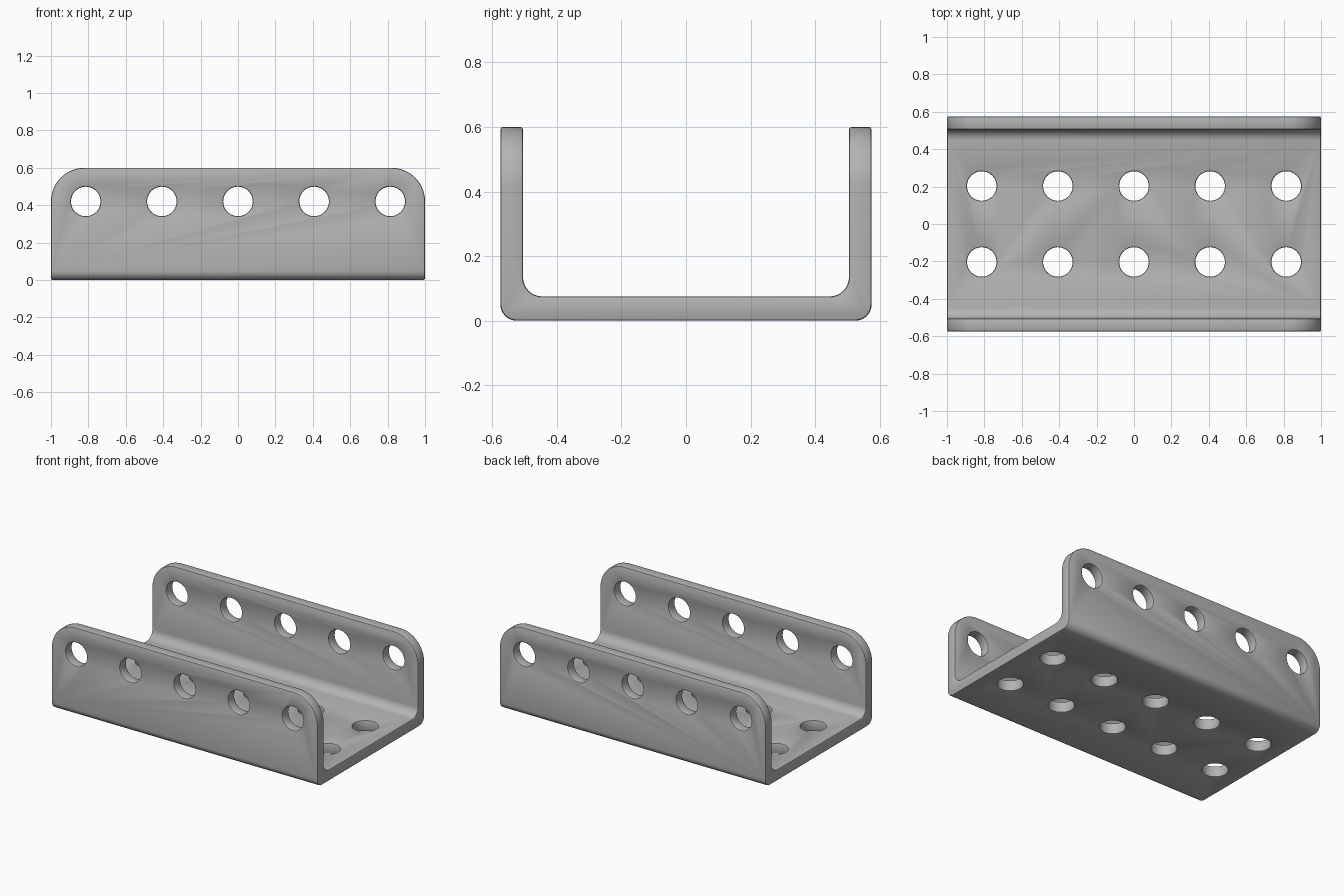
import bpy
import bmesh
from math import sin, cos, pi, radians
from mathutils import Matrix

cube = bpy.data.objects.get("Cube")
if cube:
    bpy.data.objects.remove(cube, do_unlink=True)

HALF_LENGTH, HALF_WIDTH, HEIGHT, THICK = 1.0, 0.575, 0.6, 0.07
HOLE_RADIUS, HOLE_PITCH = 0.079, 0.407

steel = bpy.data.materials.new("grey metal")
steel.use_nodes = True
steel.diffuse_color = (0.45, 0.45, 0.45, 1)
steel.node_tree.nodes["Principled BSDF"].inputs["Base Color"].default_value = steel.diffuse_color


def arc(cu, cv, radius, start, end, steps=8):
    """Points on an arc, angles in degrees."""
    angles = [radians(start + (end - start) * i / steps) for i in range(steps + 1)]
    return [(cu + radius * cos(a), cv + radius * sin(a)) for a in angles]


def make_object(name, bm):
    bmesh.ops.recalc_face_normals(bm, faces=bm.faces)
    mesh = bpy.data.meshes.new(name)
    bm.to_mesh(mesh)
    bm.free()
    obj = bpy.data.objects.new(name, mesh)
    bpy.context.collection.objects.link(obj)
    return obj


def prism(name, points, place, offset):
    """Extrude a closed outline placed in space by a function."""
    bm = bmesh.new()
    face = bm.faces.new([bm.verts.new(place(u, v)) for u, v in points])
    new = bmesh.ops.extrude_face_region(bm, geom=[face])["geom"]
    bmesh.ops.translate(bm, vec=offset,
                        verts=[g for g in new if isinstance(g, bmesh.types.BMVert)])
    return make_object(name, bm)


def cut(target, cutter, operation):
    mod = target.modifiers.new("cut", 'BOOLEAN')
    mod.operation, mod.object, mod.solver = operation, cutter, 'EXACT'
    bpy.ops.object.modifier_apply(modifier=mod.name)
    bpy.data.objects.remove(cutter, do_unlink=True)


# Bent channel: a U section with rounded outer and inner bends
outer, inner = 0.05, 0.06
yo, yi, floor = HALF_WIDTH, HALF_WIDTH - THICK, 0.075
section = [(-yo, HEIGHT + 0.1)]
section += arc(-yo + outer, outer, outer, 180, 270)
section += arc(yo - outer, outer, outer, 270, 360)
section += [(yo, HEIGHT + 0.1), (yi, HEIGHT + 0.1)]
section += arc(yi - inner, floor + inner, inner, 0, -90)
section += arc(-yi + inner, floor + inner, inner, -90, -180)
section += [(-yi, HEIGHT + 0.1)]
channel = prism("channel", section, lambda u, v: (-1.1, u, v), (2.2, 0, 0))
bpy.context.view_layer.objects.active = channel
channel.select_set(True)

# Side silhouette with rounded upper corners
r = 0.18
outline = [(-HALF_LENGTH, -0.1), (HALF_LENGTH, -0.1)]
outline += arc(HALF_LENGTH - r, HEIGHT - r, r, 0, 90, 14)
outline += arc(-HALF_LENGTH + r, HEIGHT - r, r, 90, 180, 14)
cut(channel, prism("silhouette", outline, lambda u, v: (u, -1, v), (0, 2, 0)), 'INTERSECT')

# Bolt holes: one row through both walls, two rows through the floor
bm = bmesh.new()
upright = Matrix.Rotation(pi / 2, 4, 'X')
for i in range(-2, 3):
    x = i * HOLE_PITCH
    rows = [(Matrix.Translation((x, 0, 0.42)) @ upright, 1.4)]
    rows += [(Matrix.Translation((x, y, 0.04)), 0.3) for y in (-0.203, 0.203)]
    for matrix, depth in rows:
        bmesh.ops.create_cone(bm, cap_ends=True, segments=40, radius1=HOLE_RADIUS,
                              radius2=HOLE_RADIUS, depth=depth, matrix=matrix)
cut(channel, make_object("hole_cutters", bm), 'DIFFERENCE')

# Small chamfer on every sharp edge
bevel = channel.modifiers.new("chamfer", 'BEVEL')
bevel.width, bevel.segments = 0.008, 2
bevel.limit_method, bevel.angle_limit = 'ANGLE', radians(40)
bevel.use_clamp_overlap = False
bpy.ops.object.modifier_apply(modifier=bevel.name)

channel.data.materials.clear()
channel.data.materials.append(steel)
for poly in channel.data.polygons:
    poly.material_index = 0
bpy.ops.object.shade_smooth_by_angle(angle=radians(30))
